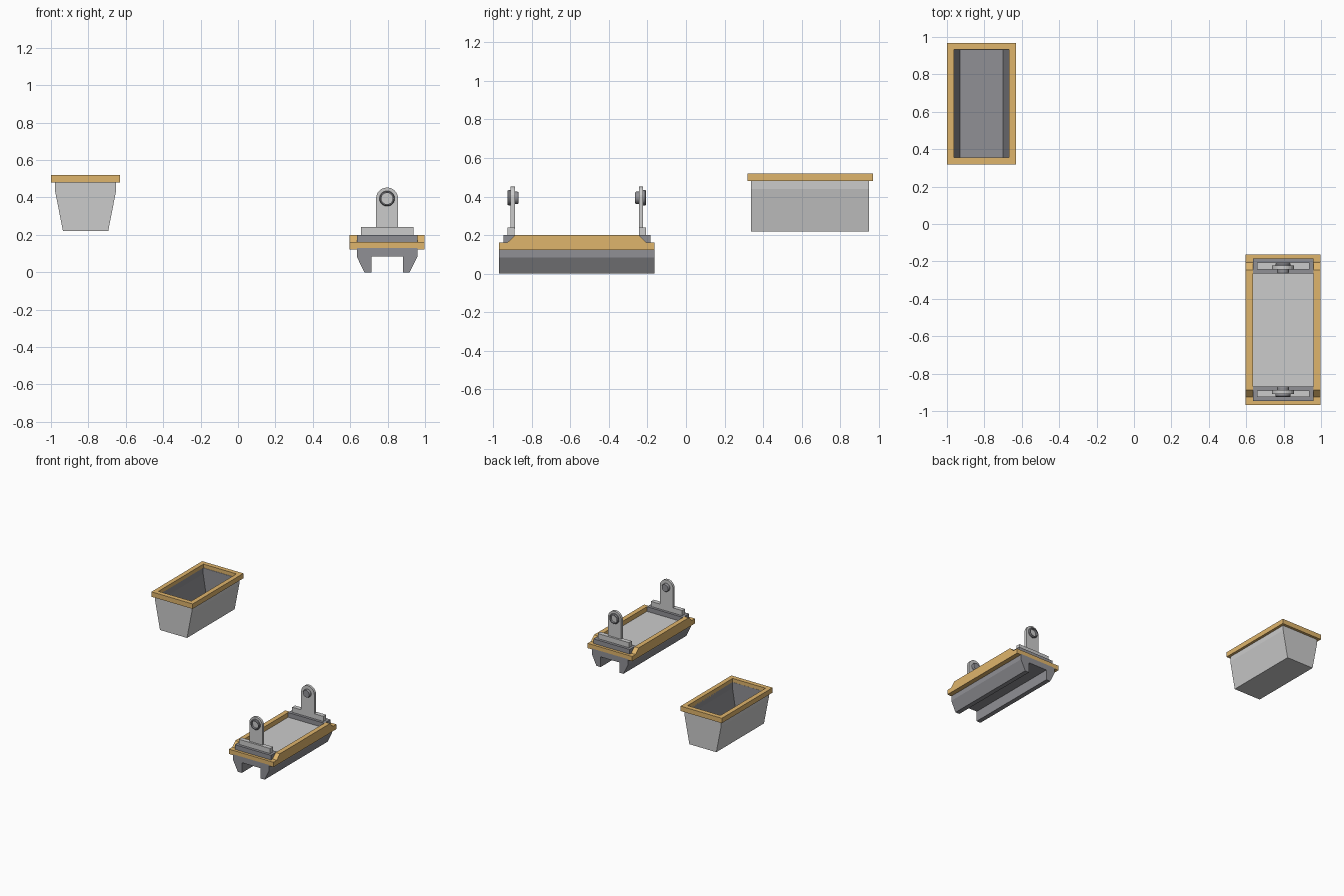
import bpy, bmesh, math
from mathutils import Vector

if "Cube" in bpy.data.objects:
    bpy.data.objects.remove(bpy.data.objects["Cube"])


def material(name, rgb):
    m = bpy.data.materials.new(name)
    m.diffuse_color = (*rgb, 1)
    m.use_nodes = True
    m.node_tree.nodes["Principled BSDF"].inputs["Base Color"].default_value = m.diffuse_color
    return m


GOLD = material("gold_trim", (0.74, 0.46, 0.15))
DARK = material("dark_grey", (0.28, 0.28, 0.30))


def finish(name, bm, mat=None):
    bmesh.ops.recalc_face_normals(bm, faces=bm.faces[:])
    me = bpy.data.meshes.new(name)
    bm.to_mesh(me)
    bm.free()
    ob = bpy.data.objects.new(name, me)
    bpy.context.collection.objects.link(ob)
    if mat:
        me.materials.append(mat)
    return ob


def prism(name, pts, axis, a, b, mat=None):
    """Extrude a 2D profile along x (profile y,z) or y (profile x,z)."""
    bm = bmesh.new()
    put = (lambda p: (a, p[0], p[1])) if axis == 'x' else (lambda p: (p[0], a, p[1]))
    f = bm.faces.new([bm.verts.new(put(p)) for p in pts])
    out = bmesh.ops.extrude_face_region(bm, geom=[f])
    move = Vector((b - a, 0, 0)) if axis == 'x' else Vector((0, b - a, 0))
    bmesh.ops.translate(bm, vec=move, verts=[v for v in out["geom"] if isinstance(v, bmesh.types.BMVert)])
    return finish(name, bm, mat)


def box(name, x0, x1, y0, y1, z0, z1, mat=None):
    return prism(name, [(x0, z0), (x1, z0), (x1, z1), (x0, z1)], 'y', y0, y1, mat)


def lathe(name, prof, x, z, mat=None, n=24):
    """Closed ring section of (radius, y) turned about a y axis."""
    bm = bmesh.new()
    rings = []
    for i in range(n):
        t = 2 * math.pi * i / n
        rings.append([bm.verts.new((x + r * math.cos(t), y, z + r * math.sin(t))) for r, y in prof])
    m = len(prof)
    for i in range(n):
        p, q = rings[i], rings[(i + 1) % n]
        for j in range(m):
            k = (j + 1) % m
            bm.faces.new((p[j], p[k], q[k], q[j]))
    ob = finish(name, bm, mat)
    bpy.ops.object.select_all(action='DESELECT')
    bpy.context.view_layer.objects.active = ob
    ob.select_set(True)
    bpy.ops.object.shade_smooth_by_angle(angle=math.radians(30))
    return ob


def frame(name, x0, x1, y0, y1, z0, z1, w, mat):
    """Rectangular rim."""
    bm = bmesh.new()
    loops = []
    for d, z in ((0, z0), (0, z1), (w, z1), (w, z0)):
        loops.append([bm.verts.new(c) for c in ((x0 + d, y0 + d, z), (x1 - d, y0 + d, z),
                                                (x1 - d, y1 - d, z), (x0 + d, y1 - d, z))])
    for i in range(4):
        a, b = loops[i], loops[(i + 1) % 4]
        for j in range(4):
            k = (j + 1) % 4
            bm.faces.new((a[j], a[k], b[k], b[j]))
    return finish(name, bm, mat)


# ---- Trough: tapered open bin with dark lining and gold rim ----
tx, ty0, ty1 = -0.815, 0.337, 0.948
bm = bmesh.new()


def ring(h, y0, y1, z):
    return [bm.verts.new(c) for c in ((tx - h, y0, z), (tx + h, y0, z), (tx + h, y1, z), (tx - h, y1, z))]


rings = [ring(0.121, ty0, ty1, 0.22), ring(0.164, ty0, ty1, 0.44), ring(0.164, ty0, ty1, 0.49)]
rings += [ring(h, ty0 + 0.019, ty1 - 0.019, z) for h, z in ((0.148, 0.49), (0.148, 0.44), (0.115, 0.24))]
for i, (a, b) in enumerate(zip(rings, rings[1:])):
    for j in range(4):
        k = (j + 1) % 4
        bm.faces.new((a[j], a[k], b[k], b[j])).material_index = int(i > 2)
bm.faces.new(rings[0])
bm.faces.new(rings[-1]).material_index = 1
trough = finish("trough_body", bm)
trough.data.materials.append(material("light_grey", (0.8, 0.8, 0.8)))
trough.data.materials.append(DARK)
frame("trough_rim", -1.0, -0.63, 0.318, 0.969, 0.48, 0.52, 0.037, GOLD)

# ---- Carriage: channelled base along y ----
cx, y0, y1 = 0.797, -0.969, -0.163
cy = (y0 + y1) / 2
half = [(0.162, 0.13), (0.162, 0.083), (0.121, 0), (0.084, 0), (0.084, 0.083)]
prof = [(cx + x, z) for x, z in half] + [(cx - x, z) for x, z in reversed(half)]
prism("base_channel", prof, 'y', y0, y1, DARK)
frame("base_frame", cx - 0.2, cx + 0.2, y0, y1, 0.123, 0.162, 0.038, GOLD)
box("deck_plate", cx - 0.163, cx + 0.163, y0 + 0.03, y1 - 0.03, 0.126, 0.162)

# Side rails with chamfered ends
for s, n in ((-1, "left"), (1, "right")):
    prism(n + "_rail", [(y0 + 0.042, 0.161), (y1 - 0.042, 0.161), (y1 - 0.082, 0.2), (y0 + 0.082, 0.2)],
          'x', cx + s * 0.162, cx + s * 0.2, GOLD)

# ---- End blocks with upright lugs and pins, front and back ----
for s, n in ((-1, "front"), (1, "back")):
    def Y(d):  # distance inward from the end of the base
        return cy + s * ((y1 - y0) / 2 - d)
    box(n + "_end_block", cx - 0.162, cx + 0.162, Y(0.022), Y(0.101), 0.155, 0.2, DARK)
    box(n + "_lug_foot", cx - 0.14, cx + 0.14, Y(0.044), Y(0.08), 0.2, 0.241)
    arc = [(cx + 0.059 * math.cos(math.pi * i / 12), 0.394 + 0.059 * math.sin(math.pi * i / 12)) for i in range(13)]
    prism(n + "_lug", [(cx - 0.059, 0.235), (cx + 0.059, 0.235)] + arc, 'y', Y(0.06), Y(0.081))
    lathe(n + "_outer_collar", [(0.03, Y(0.06)), (0.03, Y(0.044)), (0.036, Y(0.044)), (0.041, Y(0.05)), (0.041, Y(0.06))],
          cx, 0.394, DARK)
    lathe(n + "_pin", [(0.001, Y(0.08)), (0.032, Y(0.08)), (0.032, Y(0.095)), (0.028, Y(0.101)), (0.001, Y(0.101))],
          cx, 0.394, DARK)
